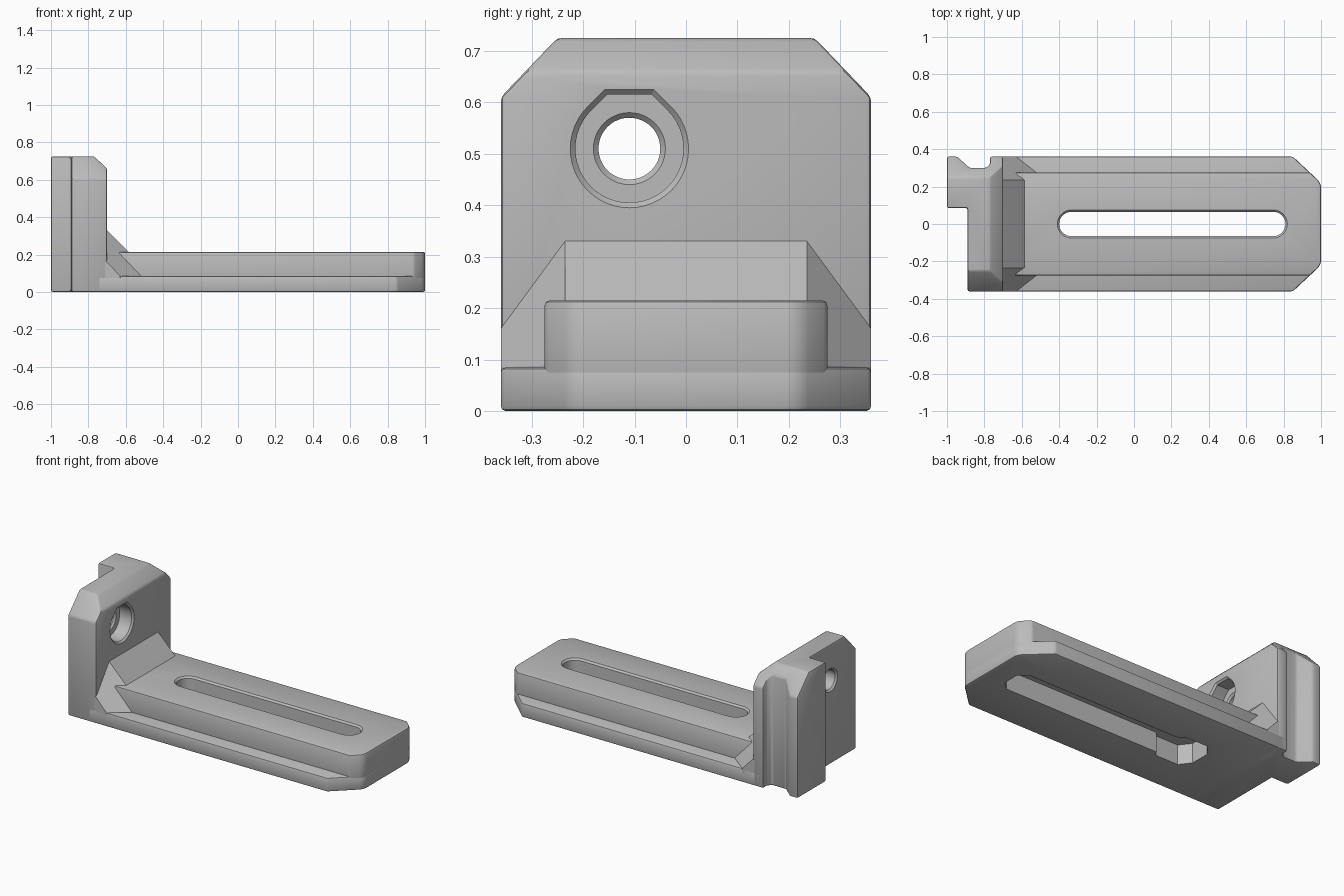
import bpy, bmesh
from math import cos, sin, pi, radians
from mathutils import Vector

if "Cube" in bpy.data.objects:
    bpy.data.objects.remove(bpy.data.objects["Cube"])

grey = bpy.data.materials.new("plain_grey")
grey.use_nodes = True
grey.diffuse_color = (0.5, 0.5, 0.5, 1)
grey.node_tree.nodes["Principled BSDF"].inputs["Base Color"].default_value = (0.5, 0.5, 0.5, 1)


def finish(name, bm):
    bmesh.ops.recalc_face_normals(bm, faces=bm.faces)
    mesh = bpy.data.meshes.new(name)
    bm.to_mesh(mesh)
    bm.free()
    obj = bpy.data.objects.new(name, mesh)
    bpy.context.collection.objects.link(obj)
    mesh.materials.append(grey)
    return obj


def loft(rings):
    """Closed solid skinned through rings of equal point count."""
    bm = bmesh.new()
    loops = [[bm.verts.new(p) for p in ring] for ring in rings]
    for a, b in zip(loops, loops[1:]):
        for i in range(len(a)):
            j = (i + 1) % len(a)
            bm.faces.new((a[i], a[j], b[j], b[i]))
    bm.faces.new(loops[0])
    bm.faces.new(loops[-1])
    bmesh.ops.recalc_face_normals(bm, faces=bm.faces)
    return bm


def prism(outline, z0, z1):
    return loft([[(x, y, z) for x, y in outline] for z in (z0, z1)])


def mirrored(half):
    """Complete an outline whose -y half is given."""
    return half + [(x, -y) for x, y in reversed(half)]


def round_nose(bm):
    edges = [e for e in bm.edges if all(v.co.x > 0.98 for v in e.verts)
             and abs(e.verts[0].co.z - e.verts[1].co.z) > 0.01]
    bmesh.ops.bevel(bm, geom=edges, offset=0.025, segments=4, profile=0.5, affect='EDGES')


def shave(bm, point, normal):
    """Cut away everything beyond a plane and cap the cut."""
    cut = bmesh.ops.bisect_plane(bm, geom=bm.verts[:] + bm.edges[:] + bm.faces[:], dist=1e-5,
                                 plane_co=point, plane_no=Vector(normal), clear_outer=True)
    edges = [g for g in cut["geom_cut"] if isinstance(g, bmesh.types.BMEdge)]
    bmesh.ops.contextual_create(bm, geom=edges)


def apply_modifiers(obj):
    bpy.context.view_layer.objects.active = obj
    for mod in list(obj.modifiers):
        bpy.ops.object.modifier_apply(modifier=mod.name)


def soften_and_cut(obj, cutters):
    bevel = obj.modifiers.new("soft_edges", 'BEVEL')
    bevel.width = 0.01
    bevel.segments = 2
    bevel.limit_method = 'ANGLE'
    bevel.angle_limit = radians(30)
    for cutter in cutters:
        mod = obj.modifiers.new("cut", 'BOOLEAN')
        mod.operation = 'DIFFERENCE'
        mod.solver = 'EXACT'
        mod.object = cutter
    apply_modifiers(obj)


# Base plate and raised rail share the chamfered nose
bm = prism(mirrored([(-0.75, -0.36), (0.85, -0.36), (1, -0.22)]), 0, 0.085)
round_nose(bm)
base = finish("base_plate", bm)
bm = prism(mirrored([(-0.8, -0.275), (0.941, -0.275), (1, -0.22)]), 0.03, 0.215)
round_nose(bm)
rail = finish("raised_rail", bm)


# Long slot with a chamfered mouth
def slot_ring(r, z):
    right = [(0.745 + r * cos(a), r * sin(a), z) for a in [pi * (i / 16 - 0.5) for i in range(17)]]
    left = [(-0.335 - r * cos(a), -r * sin(a), z) for a in [pi * (i / 16 - 0.5) for i in range(17)]]
    return right + left


slot = finish("slot_cutter", loft([slot_ring(0.065, -0.1), slot_ring(0.065, 0.205),
                                   slot_ring(0.085, 0.225)]))
# Underside bolt-head channel with a wider entry pocket
channel = finish("channel_cutter", prism(mirrored(
    [(-0.46, -0.06), (-0.41, -0.125), (-0.26, -0.125), (-0.235, -0.095),
     (0.81, -0.095), (0.86, -0.05)]), -0.1, 0.12))
for part in (base, rail):
    soften_and_cut(part, [slot, channel])

# Upright with a rear step and a side groove
bm = prism([(-0.7, -0.36), (-0.7, 0.36), (-0.77, 0.36), (-0.77, 0.32), (-0.79, 0.3),
            (-0.88, 0.3), (-0.945, 0.36), (-1, 0.36), (-1, 0.085), (-0.89, 0.085),
            (-0.89, -0.36)], 0, 0.725)
for side in (-1, 1):
    shave(bm, (0, side * 0.25, 0.725), (0, side * 0.115, 0.11))
shave(bm, (-0.77, 0, 0.725), (0.065, 0, 0.07))
upright = finish("upright", bm)


# Through hole and flat-topped counterbore
def bore_ring(r, x, flat_top):
    if flat_top:
        pts = [(r * cos(a), r * sin(a)) for a in [pi * (0.75 + 1.5 * i / 36) for i in range(37)]]
        pts += [(0.414 * r, r), (-0.414 * r, r)]
    else:
        pts = [(r * cos(a), r * sin(a)) for a in [pi * i / 24 for i in range(48)]]
    return [(x, y - 0.11, z + 0.51) for y, z in pts]


hole = finish("hole_cutter", loft([bore_ring(r, x, False) for r, x in
                                   ((0.09, -0.91), (0.06, -0.88), (0.06, -0.8), (0.1, -0.76))]))
bore = finish("counterbore_cutter", loft([bore_ring(r, x, True) for r, x in
                                          ((0.105, -0.79), (0.105, -0.71), (0.125, -0.69))]))
soften_and_cut(upright, [hole, bore])

# Faceted gusset between upright and rail
bm = bmesh.new()
for s in (-1, 1):
    for x, y, z in ((-0.75, 0.36, 0.05), (-0.75, 0.36, 0.16), (-0.7, 0.36, 0.16),
                    (-0.63, 0.36, 0.085), (-0.63, 0.36, 0.05), (-0.522, 0.275, 0.085),
                    (-0.75, 0.235, 0.33), (-0.7, 0.235, 0.33), (-0.59, 0.235, 0.22),
                    (-0.47, 0.235, 0.09), (-0.522, 0.275, 0.05)):
        bm.verts.new((x, s * y, z))
hull = bmesh.ops.convex_hull(bm, input=bm.verts)
bmesh.ops.delete(bm, geom=[v for v in bm.verts if not v.link_faces], context='VERTS')
bmesh.ops.dissolve_limit(bm, angle_limit=radians(2), verts=bm.verts, edges=bm.edges)
gusset = finish("gusset", bm)

for cutter in (slot, channel, hole, bore):
    bpy.data.objects.remove(cutter)

# Smooth shading with sharp edges kept
bpy.ops.object.select_all(action='DESELECT')
for part in (base, rail, upright, gusset):
    part.select_set(True)
bpy.context.view_layer.objects.active = base
bpy.ops.object.shade_smooth_by_angle(angle=radians(25))
